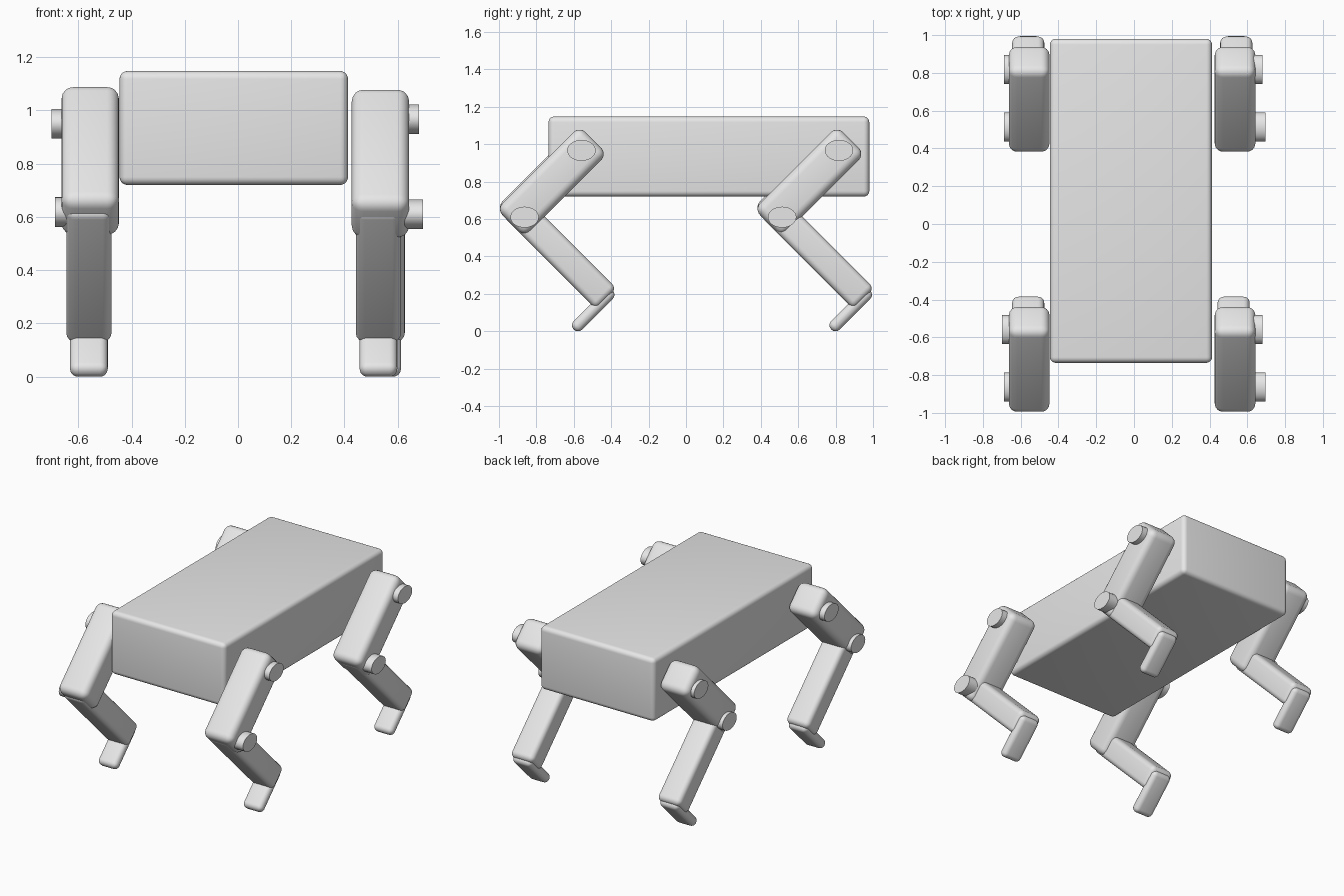
import bpy, bmesh, math
from mathutils import Matrix

if "Cube" in bpy.data.objects:
    bpy.data.objects.remove(bpy.data.objects["Cube"], do_unlink=True)

# One grey for every part
grey = bpy.data.materials.new("plain_grey")
grey.use_nodes = True
grey.diffuse_color = (0.8, 0.8, 0.8, 1)
grey.node_tree.nodes["Principled BSDF"].inputs["Base Color"].default_value = (0.8, 0.8, 0.8, 1)


def finish(name, bm, location, tilt=0.0, bevel=0.0):
    mesh = bpy.data.meshes.new(name)
    bm.to_mesh(mesh)
    bm.free()
    mesh.materials.append(grey)
    obj = bpy.data.objects.new(name, mesh)
    bpy.context.collection.objects.link(obj)
    obj.location = location
    obj.rotation_euler.x = tilt
    if bevel:
        mod = obj.modifiers.new("rounded_edges", 'BEVEL')
        mod.width = bevel
        mod.segments = 5
    bpy.ops.object.select_all(action='DESELECT')
    obj.select_set(True)
    bpy.context.view_layer.objects.active = obj
    if bevel:
        bpy.ops.object.modifier_apply(modifier="rounded_edges")
    bpy.ops.object.shade_smooth_by_angle(angle=math.radians(30))
    return obj


def rounded_box(name, size, location, bevel, tilt=0.0):
    bm = bmesh.new()
    bmesh.ops.create_cube(bm, size=1, matrix=Matrix.Diagonal((*size, 1)))
    return finish(name, bm, location, tilt, bevel)


def diagonal_box(name, xs, sums, diffs, bevel, dy, dz=0.0):
    """Box tilted 45 degrees, bounded by ranges of x, y + z and y - z."""
    s, d = sum(sums) / 2, sum(diffs) / 2
    size = (xs[1] - xs[0],
            (sums[1] - sums[0]) / math.sqrt(2),
            (diffs[1] - diffs[0]) / math.sqrt(2))
    place = (sum(xs) / 2, (s + d) / 2 + dy, (s - d) / 2 + dz)
    return rounded_box(name, size, place, bevel, math.radians(45))


def pin(name, inner, outer, y, z):
    """Oval joint pin lying along x."""
    bm = bmesh.new()
    bmesh.ops.create_cone(bm, cap_ends=True, segments=40, radius1=1, radius2=1, depth=1,
                          matrix=Matrix.Rotation(math.pi / 2, 4, 'Y'))
    bmesh.ops.scale(bm, vec=(abs(outer - inner), 0.076, 0.056), verts=bm.verts)
    return finish(name, bm, ((inner + outer) / 2, y, z))


# Body
rounded_box("body", (0.858, 1.715, 0.428), (-0.016, 0.1225, 0.934), 0.03)

# Legs: side, end, y offset, leg centres, pin tips, pin heights, thigh lift
legs = [
    ("right", "front", 0.0, -0.555, -0.56, -0.70, -0.687, 0.95, 0.618, 0.01),
    ("right", "rear", 1.377, -0.555, -0.56, -0.687, -0.687, 0.95, 0.618, 0.01),
    ("left", "front", 0.0, 0.535, 0.5275, 0.68, 0.695, 0.967, 0.61, 0.0),
    ("left", "rear", 1.377, 0.535, 0.5415, 0.68, 0.695, 0.967, 0.61, 0.0),
]
for side, end, dy, thigh_x, shin_x, hip_tip, knee_tip, hip_z, knee_z, lift in legs:
    tag = f"{end}_{side}_"
    diagonal_box(tag + "upper_leg", (thigh_x - 0.108, thigh_x + 0.108),
                 (-0.36, 0.527), (-1.666, -1.369), 0.045, dy, lift)
    diagonal_box(tag + "lower_leg", (shin_x - 0.085, shin_x + 0.085),
                 (-0.364, -0.142), (-1.59, -0.60), 0.033, dy)
    diagonal_box(tag + "foot", (shin_x - 0.071, shin_x + 0.071),
                 (-0.59, -0.175), (-0.655, -0.565), 0.03, dy)
    pin(tag + "hip_pin", thigh_x, hip_tip, -0.559 + dy, hip_z)
    pin(tag + "knee_pin", thigh_x, knee_tip, -0.863 + dy, knee_z)
